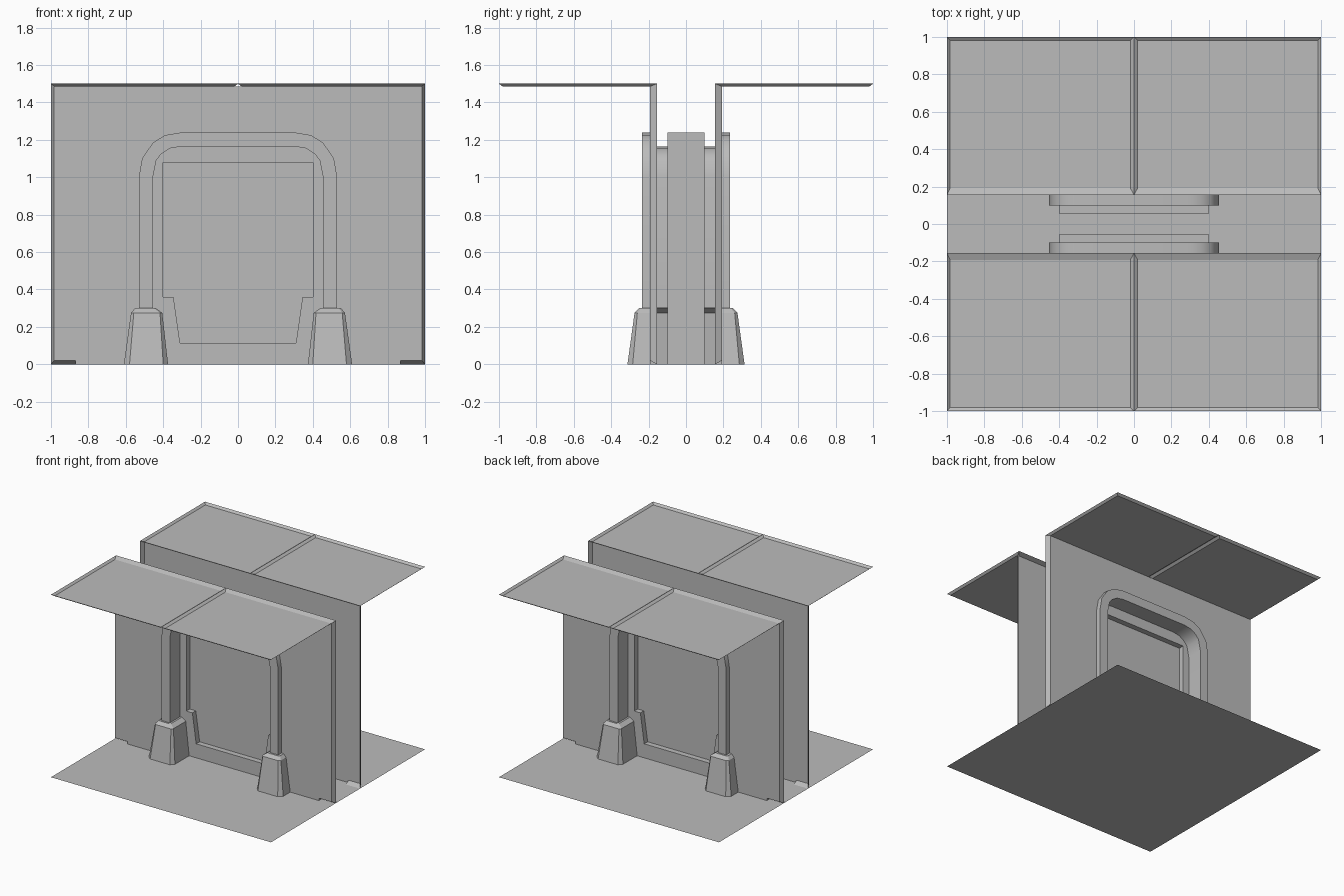
import bpy, bmesh, math
from mathutils import Vector

if "Cube" in bpy.data.objects:
    bpy.data.objects.remove(bpy.data.objects["Cube"])

grey = bpy.data.materials.new("plain grey")
grey.diffuse_color = (0.5, 0.5, 0.5, 1)
grey.use_nodes = True
grey.node_tree.nodes["Principled BSDF"].inputs["Base Color"].default_value = grey.diffuse_color

WALL, BACK, FRONT, RECESS, SEAM = -0.193, -0.10, -0.235, -0.055, -0.155


def build(name, faces, mirror=(True, True)):
    """faces: list of (points, outward direction); mirrored over x and y."""
    bm = bmesh.new()
    for pts, out in faces:
        f = bm.faces.new([bm.verts.new(p) for p in pts])
        f.normal_update()
        if f.normal.dot(Vector(out)) < 0:
            f.normal_flip()
    bmesh.ops.remove_doubles(bm, verts=bm.verts, dist=1e-4)
    me = bpy.data.meshes.new(name)
    bm.to_mesh(me)
    bm.free()
    me.materials.append(grey)
    ob = bpy.data.objects.new(name, me)
    bpy.context.collection.objects.link(ob)
    if any(mirror):
        m = ob.modifiers.new("mirror", 'MIRROR')
        m.use_axis = (mirror[0], mirror[1], False)
        m.merge_threshold = 0.0005
    return ob


def flat(profile, y):
    return [(x, y, z) for x, z in profile]


def sweep(profile, y0, y1, centre, sign):
    """Strip along an (x, z) profile, facing away from (+1) or to (-1) the centre."""
    faces = []
    for (xa, za), (xb, zb) in zip(profile, profile[1:]):
        out = (sign * ((xa + xb) / 2 - centre[0]), 0, sign * ((za + zb) / 2 - centre[1]))
        faces.append(([(xa, y0, za), (xb, y0, zb), (xb, y1, zb), (xa, y1, za)], out))
    return faces


# half profiles in x, z
arch_in = [(.455, .3), (.455, 1.0), (.437, 1.09), (.41, 1.125), (.362, 1.155), (.30, 1.165), (0, 1.165)]
arch_out = [(.53, .3), (.53, 1.0), (.513, 1.1), (.455, 1.185), (.39, 1.225), (.30, 1.24), (0, 1.24)]
foot_in = [(.374, 0), (.405, .275), (.44, .3)]
door = [(0, 1.08), (.4, 1.08), (.4, .36), (.345, .36), (.31, .115), (0, .115)]

# floor
build("floor", [([(-1, -1, 0), (1, -1, 0), (1, 1, 0), (-1, 1, 0)], (0, 0, 1))], (False, False))

# walls with arched opening, slanted end strips and undercut bottom corners
opening = foot_in + arch_in
build("wall", [
    (flat(opening + [(0, 1.485), (.983, 1.485), (.983, .02), (.87, .02), (.87, 0)], WALL), (0, -1, 0)),
    ([(.983, WALL, .02), (1, SEAM, 0), (1, SEAM, 1.5), (.983, WALL, 1.485)], (1, -.4, 0)),
    ([(.87, WALL, .02), (.983, WALL, .02), (1, SEAM, 0), (.87, SEAM, 0)], (0, -.5, -1)),
    ([(.87, WALL, 0), (.87, WALL, .02), (.87, SEAM, 0)], (1, 0, 0)),
])

# ceiling panels: shallow trays with sloped rims
rim = [(0, -1, 1.5), (1, -1, 1.5), (1, SEAM, 1.5), (0, SEAM, 1.5)]
pan = [(.02, -.98, 1.485), (.983, -.98, 1.485), (.983, WALL, 1.485), (.02, WALL, 1.485)]
build("ceiling", [(pan, (0, 0, -1))] + [
    ([rim[i], rim[(i + 1) % 4], pan[(i + 1) % 4], pan[i]], (0, 0, -1)) for i in range(4)])

# arch frame: front ring, outer edge, deep inner reveal
ring = [(flat([arch_in[i], arch_in[i + 1], arch_out[i + 1], arch_out[i]], FRONT), (0, -1, 0))
        for i in range(len(arch_in) - 1)]
frame = build("door_frame", ring + sweep(arch_out, FRONT, WALL, (0, .7), 1)
              + sweep(arch_in, FRONT, BACK, (0, .7), -1))

# tapered feet, inner side running back to the door
levels = [
    (0, [(.374, BACK), (.374, -.285), (.40, -.313), (.58, -.313), (.61, -.285), (.61, WALL)]),
    (.275, [(.405, BACK), (.405, -.26), (.417, -.275), (.557, -.275), (.572, -.26), (.572, WALL)]),
    (.3, [(.44, BACK), (.44, -.24), (.45, -.25), (.54, -.25), (.55, -.24), (.55, WALL)]),
]
foot = []
for (za, a), (zb, b) in zip(levels, levels[1:]):
    for i in range(5):
        mx = (a[i][0] + a[i + 1][0]) / 2 - .49
        my = (a[i][1] + a[i + 1][1]) / 2 + .19
        if i == 0:
            my = 0
        foot.append(([(*a[i], za), (*a[i + 1], za), (*b[i + 1], zb), (*b[i], zb)], (mx, my, .02)))
foot.append(([(x, y, .3) for x, y in levels[2][1] + [(.455, WALL), (.455, BACK)]], (0, 0, 1)))
build("foot", foot)

# door: surround plate and recessed panel
build("door", [
    (flat([(0, 0)] + opening + door, BACK), (0, -1, 0)),
    (flat(door, RECESS), (0, -1, 0)),
] + sweep(door, BACK, RECESS, (0, .7), -1))

# side plates closing the gap between the two doors
build("side_plate", [([(.53, BACK, 0), (.53, 0, 0), (.53, 0, 1.24), (.53, BACK, 1.24)], (1, 0, 0))])

# smooth the arch curve only
bpy.ops.object.select_all(action='DESELECT')
frame.select_set(True)
bpy.context.view_layer.objects.active = frame
bpy.ops.object.shade_smooth_by_angle(angle=math.radians(35))
